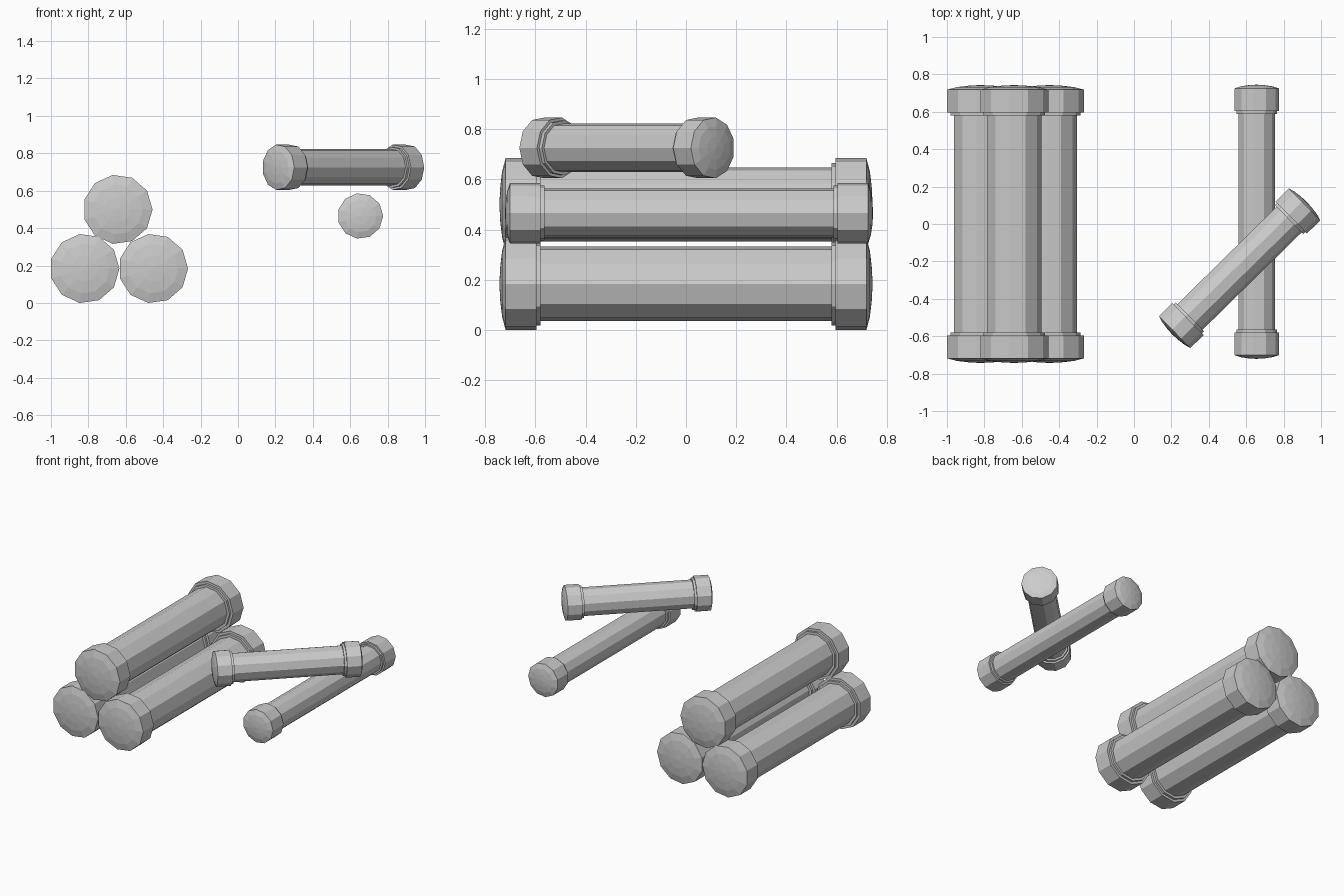
import bpy, bmesh
from math import cos, sin, pi, radians

if "Cube" in bpy.data.objects:
    bpy.data.objects.remove(bpy.data.objects["Cube"])

SIDES = 11


def roll(name, loc, half, r_cap, r_body, cap_len, dome, turn=0.0, spin=0.0):
    """Capped tube along y: domed end, thick cap, stepped collar, slim body."""
    shoulder = half - dome
    inner = shoulder - cap_len
    r_collar = r_body + (r_cap - r_body) * 0.5
    collar = 0.016
    end = [
        (r_cap * 0.38, half - dome * 0.15),
        (r_cap * 0.72, half - dome * 0.45),
        (r_cap, shoulder),
        (r_cap, inner),
        (r_collar, inner),
        (r_collar, inner - collar),
        (r_body, inner - collar),
    ]
    profile = end + [(r, -y) for r, y in reversed(end)]
    bm = bmesh.new()
    rings = []
    for r, y in profile:
        rings.append([bm.verts.new((r * cos(spin + 2 * pi * i / SIDES), y,
                                    r * sin(spin + 2 * pi * i / SIDES)))
                      for i in range(SIDES)])
    for a, b in zip(rings, rings[1:]):
        for i in range(SIDES):
            j = (i + 1) % SIDES
            bm.faces.new((a[i], a[j], b[j], b[i]))
    # dome tips
    for ring, y in ((rings[0], half), (rings[-1], -half)):
        tip = bm.verts.new((0, y, 0))
        for i in range(SIDES):
            bm.faces.new((tip, ring[i], ring[(i + 1) % SIDES]))
    bmesh.ops.recalc_face_normals(bm, faces=bm.faces)
    mesh = bpy.data.meshes.new(name)
    bm.to_mesh(mesh)
    bm.free()
    obj = bpy.data.objects.new(name, mesh)
    obj.location = loc
    obj.rotation_euler = (0, 0, turn)
    bpy.context.collection.objects.link(obj)
    return obj


# stack of three thick tubes
for name, x, z in (("left_tube", -0.82, 0.184),
                   ("right_tube", -0.453, 0.184),
                   ("top_tube", -0.643, 0.5)):
    roll(name, (x, 0, z), 0.743, 0.186, 0.149, 0.122, 0.025)

# slim tube lying parallel to the stack
roll("slim_tube", (0.654, 0.012, 0.465), 0.733, 0.122, 0.099, 0.122, 0.02)

# short tube lying across it at an angle
roll("short_tube", (0.563, -0.235, 0.725), 0.505, 0.122, 0.098, 0.1, 0.018,
     turn=radians(-45.5))
